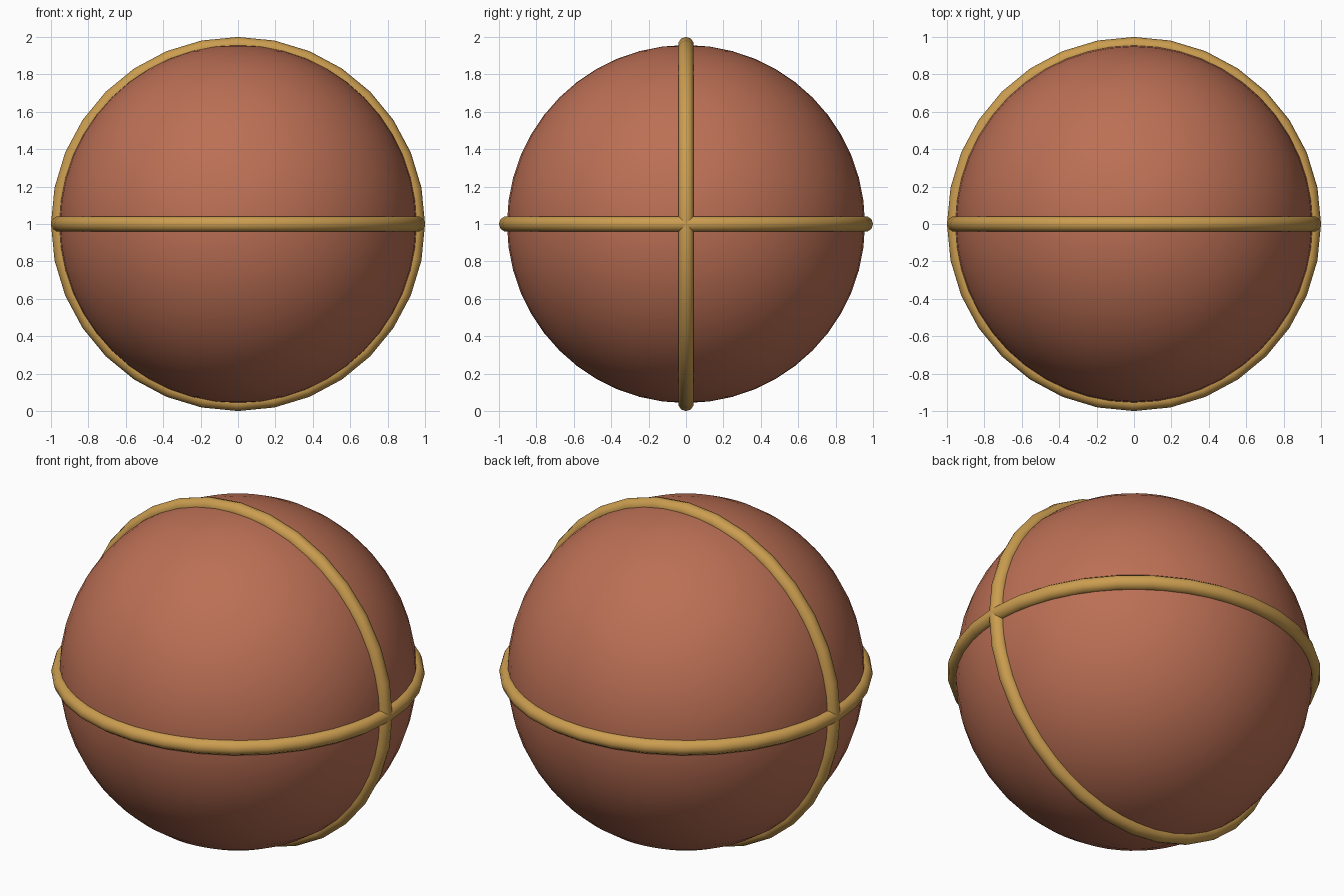
import bpy, math

if "Cube" in bpy.data.objects:
    bpy.data.objects.remove(bpy.data.objects["Cube"])

R, r = 0.957, 0.043   # ball radius and seam thickness


def colour(name, rgb):
    m = bpy.data.materials.new(name)
    m.diffuse_color = (*rgb, 1)
    m.use_nodes = True
    m.node_tree.nodes["Principled BSDF"].inputs["Base Color"].default_value = m.diffuse_color
    return m


terracotta = colour("terracotta", (0.50, 0.16, 0.09))
gold = colour("gold", (0.60, 0.34, 0.08))


def finish(name, mat):
    ob = bpy.context.object
    ob.name = name
    ob.data.materials.append(mat)
    bpy.ops.object.shade_smooth()


# Ball
bpy.ops.mesh.primitive_uv_sphere_add(segments=48, ring_count=24, radius=R, location=(0, 0, 1))
finish("ball", terracotta)

# Two raised seams: one level, one upright
for name, tilt in (("level_seam", 0), ("upright_seam", math.pi / 2)):
    bpy.ops.mesh.primitive_torus_add(major_segments=32, minor_segments=10, major_radius=R,
                                     minor_radius=r, location=(0, 0, 1), rotation=(tilt, 0, 0))
    finish(name, gold)
